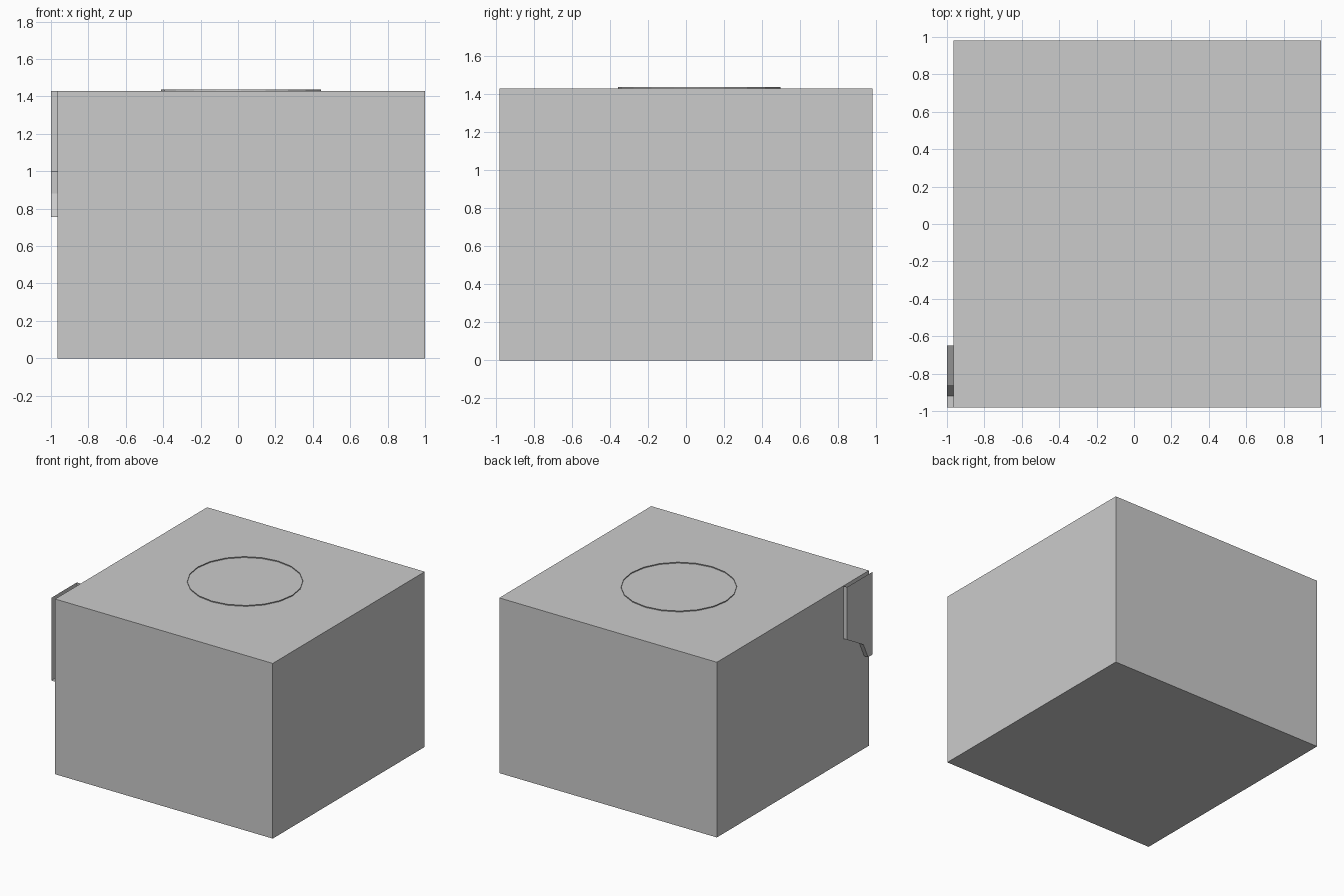
import bpy, bmesh
from mathutils import Matrix, Vector

if "Cube" in bpy.data.objects:
    bpy.data.objects.remove(bpy.data.objects["Cube"])


def finish(bm, name):
    mesh = bpy.data.meshes.new(name)
    bm.to_mesh(mesh)
    bm.free()
    obj = bpy.data.objects.new(name, mesh)
    bpy.context.collection.objects.link(obj)
    return obj


# Main block
bm = bmesh.new()
bmesh.ops.create_cube(bm, size=1, matrix=Matrix.Translation((0.0175, 0, 0.715))
                      @ Matrix.Diagonal((1.965, 1.96, 1.43, 1)))
finish(bm, "main_block")

# Thin open circular rim standing on the top
bm = bmesh.new()
bmesh.ops.create_cone(bm, cap_ends=False, segments=20, radius1=0.428, radius2=0.428,
                      depth=0.01, matrix=Matrix.Translation((0.015, 0.07, 1.433)))
finish(bm, "top_rim")

# Side bracket: outer face plus rim walls, open at the top and front
profile = [(-0.98, 1.43), (-0.65, 1.43), (-0.65, 1.0),
           (-0.86, 0.88), (-0.92, 0.755), (-0.98, 0.755)]
bm = bmesh.new()
outer = [bm.verts.new((-1.0, y, z)) for y, z in profile]
inner = [bm.verts.new((-0.965, y, z)) for y, z in profile[1:]]
bm.faces.new(outer)
for i in range(4):
    bm.faces.new((outer[i + 1], inner[i], inner[i + 1], outer[i + 2]))
bmesh.ops.recalc_face_normals(bm, faces=bm.faces)
bm.normal_update()
face = max(bm.faces, key=lambda f: len(f.verts))
if face.normal.dot(Vector((-1, 0, 0))) < 0:
    bmesh.ops.reverse_faces(bm, faces=bm.faces)
finish(bm, "side_bracket")
